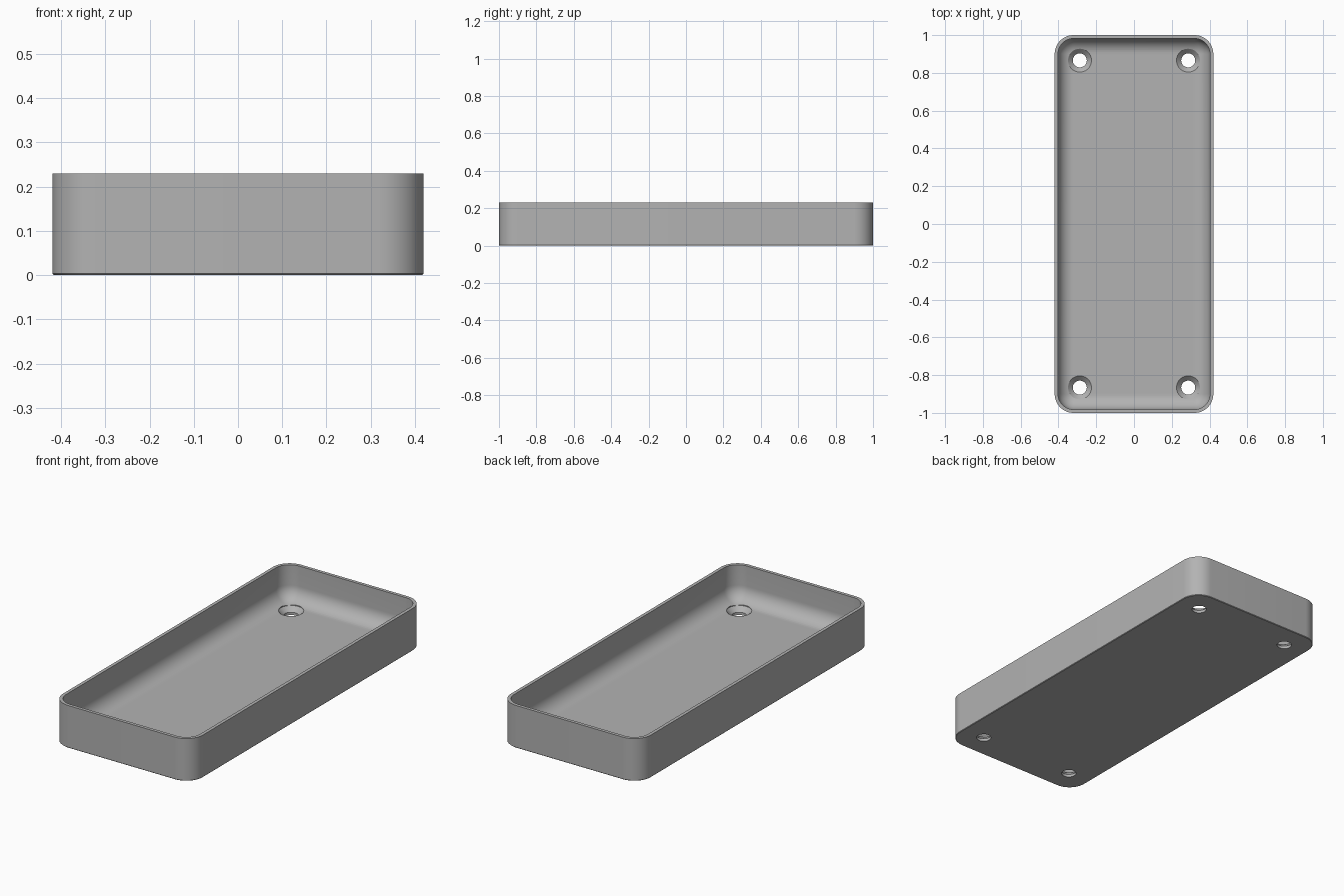
import bpy
import bmesh
from math import sin, cos, pi

cube = bpy.data.objects.get("Cube")
if cube:
    bpy.data.objects.remove(cube, do_unlink=True)

HALF_X, HALF_Y, HEIGHT = 0.42, 1.0, 0.23
CORNER, WALL, FLOOR, FILLET = 0.1, 0.018, 0.04, 0.08
HOLE_X, HOLE_Y = 0.287, 0.866

grey = bpy.data.materials.new("plain grey")
grey.use_nodes = True
colour = (0.45, 0.45, 0.45, 1)
grey.diffuse_color = colour
grey.node_tree.nodes["Principled BSDF"].inputs["Base Color"].default_value = colour


def rounded_ring(bm, inset, z, steps=12):
    """Rounded rectangle of vertices, shrunk by the inset."""
    r = max(CORNER - inset, 0.002)
    cx, cy = HALF_X - inset - r, HALF_Y - inset - r
    ring = []
    for q, (sx, sy) in enumerate([(1, 1), (-1, 1), (-1, -1), (1, -1)]):
        for i in range(steps + 1):
            a = (q + i / steps) * pi / 2
            ring.append(bm.verts.new((sx * cx + r * cos(a), sy * cy + r * sin(a), z)))
    return ring


def round_ring(bm, x, y, r, z, n=40):
    return [bm.verts.new((x + r * cos(2 * pi * i / n), y + r * sin(2 * pi * i / n), z))
            for i in range(n)]


def loft(bm, rings):
    """Skin between successive rings and cap both ends."""
    for a, b in zip(rings, rings[1:]):
        for i in range(len(a)):
            j = (i + 1) % len(a)
            bm.faces.new((a[i], a[j], b[j], b[i]))
    bm.faces.new(rings[0][::-1])
    bm.faces.new(rings[-1])


def finish(bm, name):
    bmesh.ops.recalc_face_normals(bm, faces=bm.faces)
    mesh = bpy.data.meshes.new(name)
    bm.to_mesh(mesh)
    bm.free()
    mesh.materials.append(grey)
    obj = bpy.data.objects.new(name, mesh)
    bpy.context.collection.objects.link(obj)
    return obj


# Tray shell: outer wall, rim, inner wall, filleted floor
profile = [(0.003, 0), (0, 0.003), (0, HEIGHT), (WALL, HEIGHT)]
for i in range(13):
    a = i / 12 * pi / 2
    profile.append((WALL + FILLET * (1 - cos(a)), FLOOR + FILLET * (1 - sin(a))))
bm = bmesh.new()
loft(bm, [rounded_ring(bm, inset, z) for inset, z in profile])
tray = finish(bm, "tray")

# Countersunk screw holes
bm = bmesh.new()
for x in (-HOLE_X, HOLE_X):
    for y in (-HOLE_Y, HOLE_Y):
        loft(bm, [round_ring(bm, x, y, r, z) for r, z in
                  [(0.037, -0.1), (0.037, 0.015), (0.062, FLOOR), (0.062, 0.15)]])
cutter = finish(bm, "screw_hole_cutter")
cutter.hide_render = True

cut = tray.modifiers.new("screw holes", "BOOLEAN")
cut.object = cutter
cut.operation = "DIFFERENCE"
cut.solver = "EXACT"

# Apply the cut, then smooth the rounded surfaces
bpy.ops.object.select_all(action="DESELECT")
tray.select_set(True)
bpy.context.view_layer.objects.active = tray
bpy.ops.object.modifier_apply(modifier=cut.name)
bpy.data.objects.remove(cutter, do_unlink=True)
bpy.ops.object.shade_smooth_by_angle(angle=0.6)
